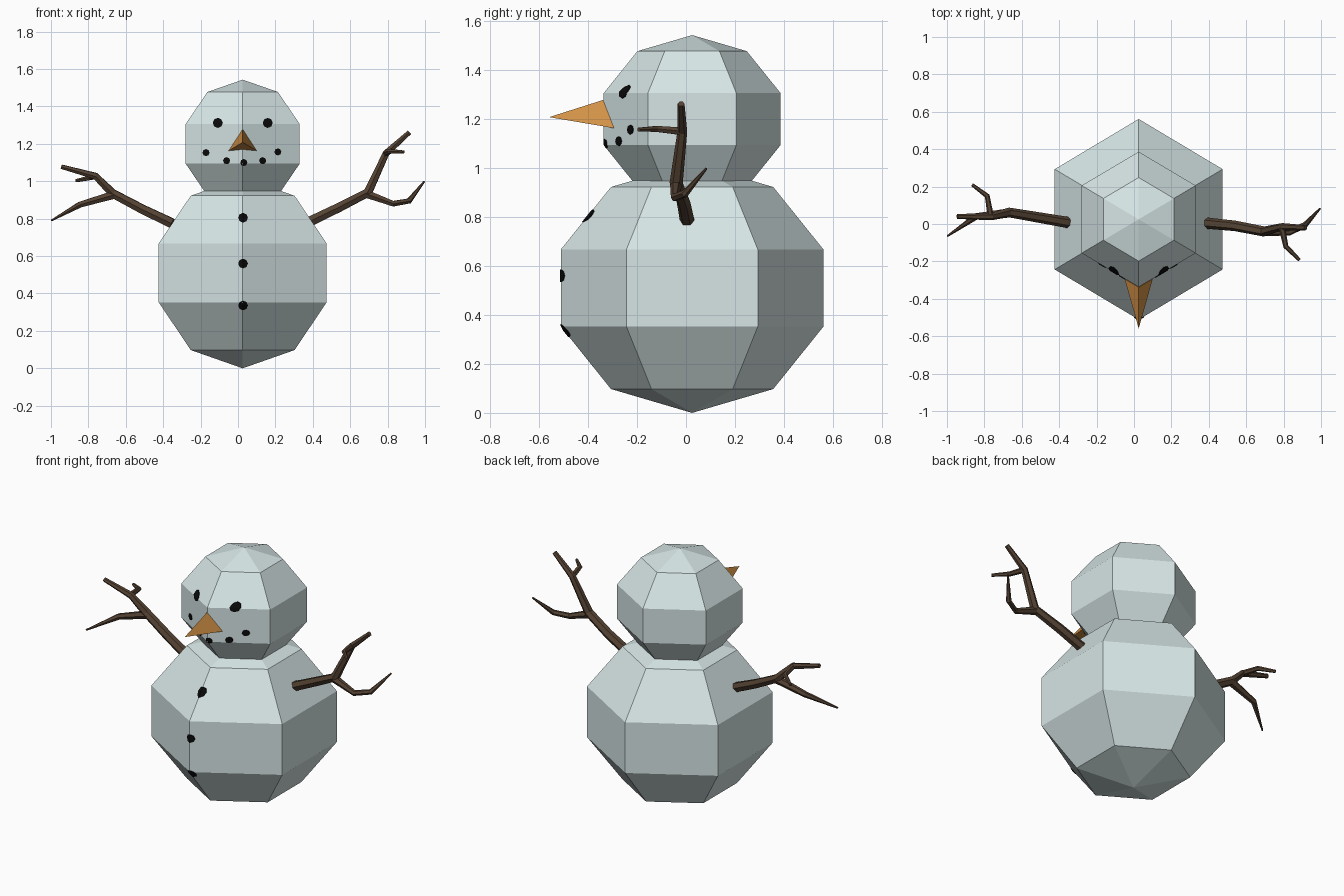
import bpy, math
from mathutils import Vector
from mathutils.bvhtree import BVHTree

if "Cube" in bpy.data.objects:
    bpy.data.objects.remove(bpy.data.objects["Cube"])

CX = CY = 0.025


def material(name, rgb):
    m = bpy.data.materials.new(name)
    m.diffuse_color = (*rgb, 1)
    m.use_nodes = True
    m.node_tree.nodes["Principled BSDF"].inputs["Base Color"].default_value = m.diffuse_color
    return m


SNOW = material("snow", (0.68, 0.79, 0.79))
CARROT = material("carrot orange", (0.64, 0.28, 0.06))
COAL = material("coal black", (0.003, 0.003, 0.003))
BARK = material("bark brown", (0.09, 0.055, 0.033))


def mesh_object(name, verts, faces, mat):
    me = bpy.data.meshes.new(name)
    me.from_pydata(verts, [], faces)
    me.materials.append(mat)
    ob = bpy.data.objects.new(name, me)
    bpy.context.collection.objects.link(ob)
    return ob, BVHTree.FromPolygons([Vector(v) for v in verts], faces)


# Snowballs: six-sided spheres with a corner pointing to the front
def snowball(name, z, rx, ry, rz, sides=6, rings=5):
    verts = [(CX, CY, z - rz)]
    for i in range(1, rings):
        t = math.pi * i / rings
        for j in range(sides):
            a = -math.pi / 2 + 2 * math.pi * j / sides
            verts.append((CX + rx * math.sin(t) * math.cos(a),
                          CY + ry * math.sin(t) * math.sin(a), z - rz * math.cos(t)))
    verts.append((CX, CY, z + rz))
    top = len(verts) - 1
    faces = []
    for j in range(sides):
        k = (j + 1) % sides
        faces.append((0, 1 + k, 1 + j))
        for i in range(rings - 2):
            a, b = 1 + i * sides, 1 + (i + 1) * sides
            faces.append((a + j, a + k, b + k, b + j))
        c = 1 + (rings - 2) * sides
        faces.append((c + j, c + k, top))
    return mesh_object(name, verts, faces, SNOW)[1]


body = snowball("body", 0.51, 0.545, 0.564, 0.51)
head = snowball("head", 1.20, 0.370, 0.380, 0.343)

# Nose: three-sided pyramid
mesh_object("nose", [(CX, -0.339, 1.278), (-0.05, -0.294, 1.163), (0.10, -0.294, 1.163),
                     (CX, -0.559, 1.208)],
            [(0, 1, 3), (1, 2, 3), (2, 0, 3), (0, 2, 1)], CARROT)


# Coal pieces: thin plates wrapped on to the snow
def coal(name, surface, x, z, r, sides=8):
    pts = [(x, z)] + [(x + r * math.sin(2 * math.pi * i / sides),
                       z + r * math.cos(2 * math.pi * i / sides)) for i in range(sides)]
    verts = []
    for off in (-0.005, 0.003):
        for px, pz in pts:
            hit = surface.ray_cast(Vector((px, -2, pz)), Vector((0, 1, 0)))[0]
            verts.append((px, hit.y + off, pz))
    n, faces = sides + 1, []
    for i in range(sides):
        a, b = 1 + i, 1 + (i + 1) % sides
        faces += [(0, b, a), (n, n + a, n + b), (a, b, n + b, n + a)]
    mesh_object(name, verts, faces, COAL)


for x in (-0.108, 0.159):
    coal("eye", head, x, 1.312, 0.027)
for x, z in ((-0.171, 1.153), (-0.061, 1.11), (0.031, 1.10), (0.132, 1.11), (0.213, 1.157)):
    coal("mouth_piece", head, x, z, 0.019)
for z in (0.805, 0.56, 0.336):
    coal("button", body, CX + 0.002, z, 0.026)


# Stick arms: tapered tubes through (x, y, z, radius)
def stick(name, pts):
    cu = bpy.data.curves.new(name, 'CURVE')
    cu.dimensions = '3D'
    cu.bevel_depth = 1.0
    cu.bevel_resolution = 1
    cu.use_fill_caps = True
    sp = cu.splines.new('POLY')
    sp.points.add(len(pts) - 1)
    for p, (x, y, z, r) in zip(sp.points, pts):
        p.co = (x, y, z, 1)
        p.radius = r
    sp.use_smooth = False
    cu.materials.append(BARK)
    ob = bpy.data.objects.new(name, cu)
    bpy.context.collection.objects.link(ob)
    bpy.ops.object.select_all(action='DESELECT')
    ob.select_set(True)
    bpy.context.view_layer.objects.active = ob
    bpy.ops.object.convert(target='MESH')
    bpy.ops.object.shade_flat()


stick("arm_a_main", [(0.385, 0.005, 0.785, 0.03), (0.54, -0.01, 0.86, 0.028),
                     (0.695, -0.04, 0.94, 0.027), (0.792, -0.015, 1.15, 0.02),
                     (0.917, -0.02, 1.262, 0.014)])
stick("arm_a_branch", [(0.68, -0.04, 0.935, 0.025), (0.83, -0.045, 0.88, 0.017),
                       (0.915, -0.005, 0.895, 0.016), (0.995, 0.083, 0.998, 0.005)])
stick("arm_a_twig", [(0.79, -0.015, 1.15, 0.018), (0.812, -0.12, 1.16, 0.014),
                     (0.885, -0.193, 1.157, 0.009)])
stick("arm_b_main", [(-0.352, 0.008, 0.775, 0.03), (-0.51, 0.035, 0.85, 0.028),
                     (-0.67, 0.062, 0.935, 0.026), (-0.762, 0.04, 1.028, 0.02),
                     (-0.945, 0.04, 1.078, 0.013)])
stick("arm_b_branch", [(-0.655, 0.06, 0.93, 0.025), (-0.845, 0.04, 0.875, 0.018),
                       (-0.998, -0.065, 0.79, 0.005)])
stick("arm_b_twig", [(-0.765, 0.035, 1.03, 0.017), (-0.785, 0.15, 1.02, 0.014),
                     (-0.865, 0.21, 1.003, 0.009)])
